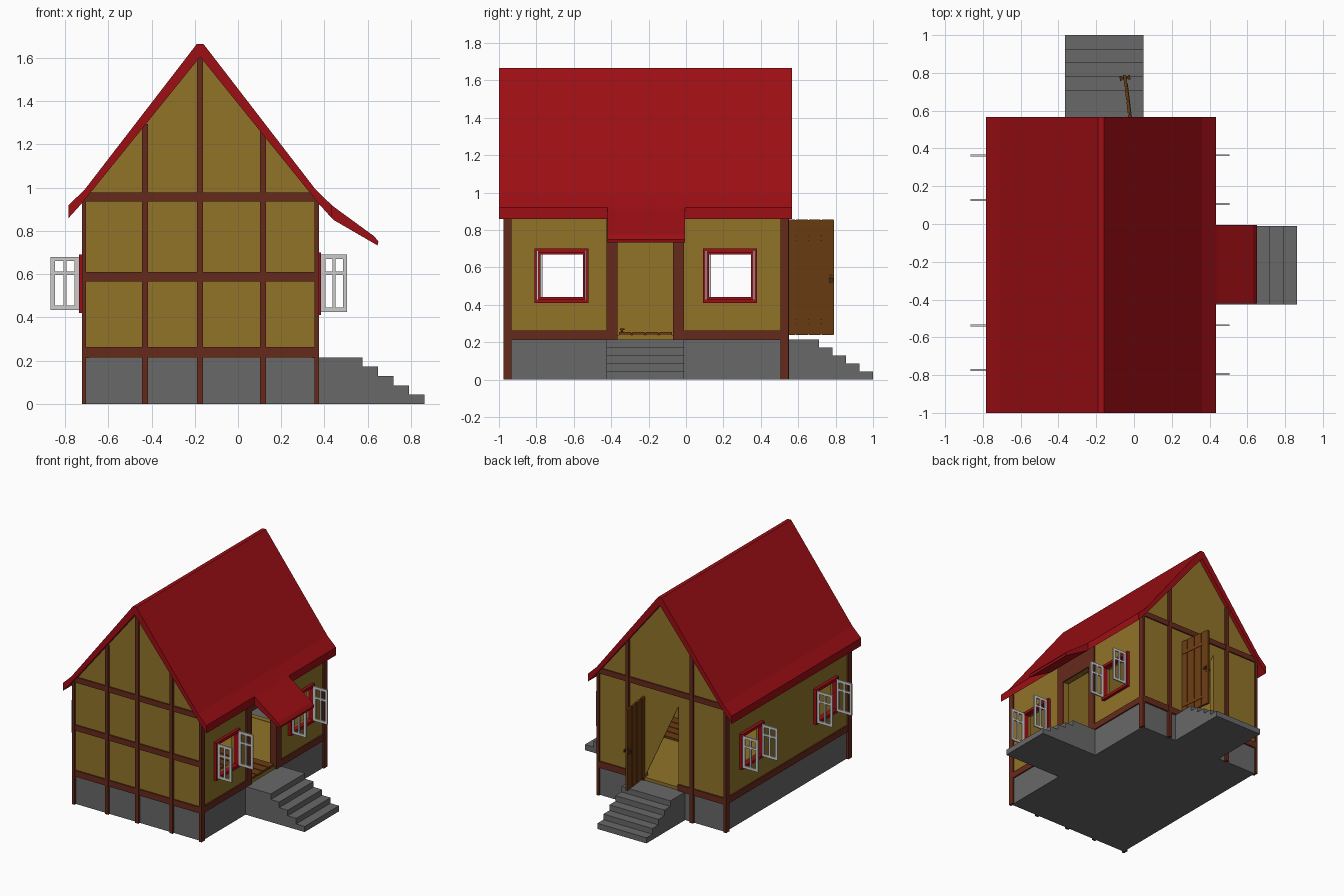
import bpy, bmesh
from math import radians
from mathutils import Matrix

if "Cube" in bpy.data.objects:
    bpy.data.objects.remove(bpy.data.objects["Cube"])


def material(name, rgb):
    m = bpy.data.materials.new(name)
    m.diffuse_color = (*rgb, 1)
    m.use_nodes = True
    m.node_tree.nodes["Principled BSDF"].inputs["Base Color"].default_value = m.diffuse_color
    return m


PLASTER = material("plaster", (0.283, 0.174, 0.022))
TIMBER = material("timber", (0.133, 0.023, 0.011))
RED = material("red", (0.333, 0.0045, 0.007))
STONE = material("stone", (0.138, 0.138, 0.138))
DOOR = material("door_wood", (0.147, 0.045, 0.006))
IRON = material("iron", (0.08, 0.03, 0.008))
PALE = material("pale_paint", (0.72, 0.72, 0.72))


def finish(name, bm, mat):
    bmesh.ops.recalc_face_normals(bm, faces=bm.faces)
    me = bpy.data.meshes.new(name)
    bm.to_mesh(me)
    bm.free()
    if mat:
        me.materials.append(mat)
    ob = bpy.data.objects.new(name, me)
    bpy.context.collection.objects.link(ob)
    return ob


def boxes(name, items, mat=None, matrix=Matrix()):
    """One object from boxes given as x0, x1, y0, y1, z0, z1."""
    bm = bmesh.new()
    for x0, x1, y0, y1, z0, z1 in items:
        m = Matrix.Translation(((x0 + x1) / 2, (y0 + y1) / 2, (z0 + z1) / 2))
        s = Matrix.Diagonal((x1 - x0, y1 - y0, z1 - z0, 1))
        bmesh.ops.create_cube(bm, size=1, matrix=matrix @ m @ s)
    return finish(name, bm, mat)


def prism(name, pts, axis, a, b, mat=None):
    """Extrude a (horizontal, z) profile along y or x."""
    bm = bmesh.new()
    put = (lambda p, d: (p[0], d, p[1])) if axis == "y" else (lambda p, d: (d, p[0], p[1]))
    face = bm.faces.new([bm.verts.new(put(p, a)) for p in pts])
    ext = bmesh.ops.extrude_face_region(bm, geom=[face])["geom"]
    vec = (0, b - a, 0) if axis == "y" else (b - a, 0, 0)
    bmesh.ops.translate(bm, vec=vec, verts=[v for v in ext if isinstance(v, bmesh.types.BMVert)])
    return finish(name, bm, mat)


def cut(ob, cutter):
    mod = ob.modifiers.new("cut", "BOOLEAN")
    mod.operation, mod.object, mod.solver = "DIFFERENCE", cutter, "EXACT"
    bpy.context.view_layer.objects.active = ob
    bpy.ops.object.modifier_apply(modifier=mod.name)
    bpy.data.objects.remove(cutter)


WINDOWS = (-0.665, 0.235)   # window centres along y
RIDGE = -0.175              # x of the ridge

# stone base and two flights of steps
boxes("stone_base", [(-0.705, 0.362, -0.957, 0.532, 0, 0.215)], STONE)


def steps(name, start, edge, end, axis, a, b):
    run = (end - edge) / 4
    pts = [(start, 0), (start, 0.215)]
    for i in range(5):
        pts += [(edge + run * i, 0.215 - 0.043 * i), (edge + run * i, 0.215 - 0.043 * (i + 1))]
    prism(name, pts, axis, a, b, STONE)


steps("side_steps", 0.35, 0.575, 0.862, "y", -0.425, -0.01)
steps("back_steps", 0.52, 0.71, 1.0, "x", -0.365, 0.05)

# hollow plaster walls with gables
walls = prism("walls", [(-0.71, 0.212), (0.362, 0.212), (0.362, 0.955), (RIDGE, 1.625), (-0.71, 0.955)],
              "y", -0.96, 0.535, PLASTER)
cut(walls, prism("hollow", [(-0.67, 0.235), (0.325, 0.235), (0.325, 0.93), (RIDGE, 1.55), (-0.67, 0.93)],
                 "y", -0.92, 0.495))
cut(walls, boxes("openings",
                 [(-1, 1, c - 0.125, c + 0.125, 0.43, 0.68) for c in WINDOWS]
                 + [(0.2, 0.5, -0.365, -0.07, 0.238, 0.77), (-0.31, -0.025, 0.4, 0.6, 0.238, 0.855)]))
# slanted plaster panel across the back doorway
prism("back_doorway_panel", [(-0.31, 0.855), (-0.025, 0.855), (-0.025, 0.238)], "y", 0.53, 0.535, PLASTER)

# roof with flared eaves
half = [(0.015, 1.665), (0.535, 0.99), (0.608, 0.92), (0.608, 0.86), (0.545, 0.93)]
prism("roof", [(RIDGE + x, z) for x, z in half] + [(RIDGE, 1.605)]
      + [(RIDGE - x, z) for x, z in reversed(half)], "y", -1.0, 0.567, RED)
prism("porch_roof", [(0.345, 0.99), (0.385, 0.96), (0.445, 0.91), (0.63, 0.775), (0.65, 0.75), (0.645, 0.733),
                     (0.44, 0.852), (0.365, 0.935)], "y", -0.42, -0.005, RED)

# timber framing
posts = [(x0, x0 + 0.02, y0, y0 + 0.042, 0, 0.94) for x0 in (-0.722, 0.354) for y0 in (-0.975, 0.505)]
boxes("corner_posts", posts, TIMBER)
studs = [(-0.43, 1.295), (0.115, 1.265)]
boxes("front_studs", [(x - 0.014, x + 0.014, -0.975, -0.94, 0, z) for x, z in studs + [(RIDGE, 1.61)]], TIMBER)
boxes("back_studs", [(x - 0.014, x + 0.014, 0.52, 0.55, 0, z) for x, z in studs], TIMBER)
boxes("front_rails", [(-0.71, 0.362, -0.97, -0.94, a, b)
                      for a, b in ((0.215, 0.262), (0.567, 0.61), (0.935, 0.977))], TIMBER)
boxes("back_rails", [(-0.71, -0.31, 0.52, 0.545, 0.213, 0.262), (-0.025, 0.362, 0.52, 0.545, 0.213, 0.262),
                     (-0.71, 0.362, 0.52, 0.545, 0.935, 0.977)], TIMBER)
boxes("side_sills", [(-0.72, -0.69, -0.96, 0.535, 0.213, 0.262), (0.34, 0.372, -0.96, -0.365, 0.213, 0.262),
                     (0.34, 0.372, -0.07, 0.535, 0.213, 0.262)], TIMBER)
boxes("side_door_frame", [(0.32, 0.374, -0.425, -0.365, 0.213, 0.92), (0.32, 0.374, -0.07, -0.01, 0.213, 0.92),
                          (0.32, 0.374, -0.365, -0.07, 0.77, 0.92)], TIMBER)


def ring(x0, x1, y0, y1, z0, z1, t, flat):
    """Four bars around a rectangle lying in the y-z or x-z plane."""
    rails = [(x0, x1, y0, y1, z0, z0 + t), (x0, x1, y0, y1, z1 - t, z1)]
    if flat == "y":
        return rails + [(x0, x1, y0, y0 + t, z0, z1), (x0, x1, y1 - t, y1, z0, z1)]
    return rails + [(x0, x0 + t, y0, y1, z0, z1), (x1 - t, x1, y0, y1, z0, z1)]


# windows: red frames and pairs of open casements on both long sides
for side, x_in, x_out, x_end, h, dy in (("right", 0.345, 0.385, 0.505, 0.145, 0.129),
                                        ("left", -0.695, -0.735, -0.866, 0.135, 0.117)):
    for n, c in zip(("front", "back"), WINDOWS):
        y = c + (0 if side == "right" else 0.01)
        a, b = sorted((x_in, x_out))
        boxes(f"{side}_{n}_window_frame", ring(a, b, c - h, c + h, 0.555 - h, 0.555 + h, 0.022, "y"), RED)
        a, b = sorted((x_out, x_end))
        z0, z1, m = 0.57 - h, 0.545 + h, (a + b) / 2
        for s, tag in ((-1, "a"), (1, "b")):
            y0, y1 = y + s * dy - 0.005, y + s * dy + 0.005
            boxes(f"{side}_{n}_casement_{tag}", ring(a, b, y0, y1, z0, z1, 0.02, "x")
                  + [(m - 0.007, m + 0.007, y0, y1, z0, z1), (a, b, y0, y1, 0.596, 0.612)], PALE)


# plank doors: local x is width, z is height
def door(name, w, h, matrix):
    p = w / 4
    boxes(name, [(i * p + 0.004, (i + 1) * p - 0.004, -0.008, 0.008, 0, h) for i in range(4)]
          + [(0.003, w - 0.003, -0.003, 0.003, 0.003, h - 0.003)]
          + [(0.02, w - 0.05, -0.011, -0.006, z, z + 0.025) for z in (0.1 * h, 0.82 * h)], DOOR, matrix)
    k = w - 0.02
    boxes(name + "_handle", [(k - 0.005, k + 0.005, -0.026, 0.026, 0.47 * h, 0.47 * h + 0.012),
                             (k - 0.009, k + 0.009, -0.01, 0.01, 0.44 * h, 0.53 * h)]
          + [(k - 0.012, k + 0.012, y - 0.005, y + 0.005, 0.465 * h, 0.465 * h + 0.018) for y in (-0.023, 0.023)],
          IRON, matrix)


door("back_door", 0.28, 0.618, Matrix.Translation((-0.016, 0.515, 0.238)) @ Matrix.Rotation(radians(97), 4, "Z"))
# side door lies flat on the floor inside its doorway
lying = Matrix(((0, 0, -1, 0.36), (-1, 0, 0, -0.072), (0, 1, 0, 0.246), (0, 0, 0, 1)))
door("side_door", 0.29, 0.5, lying)
